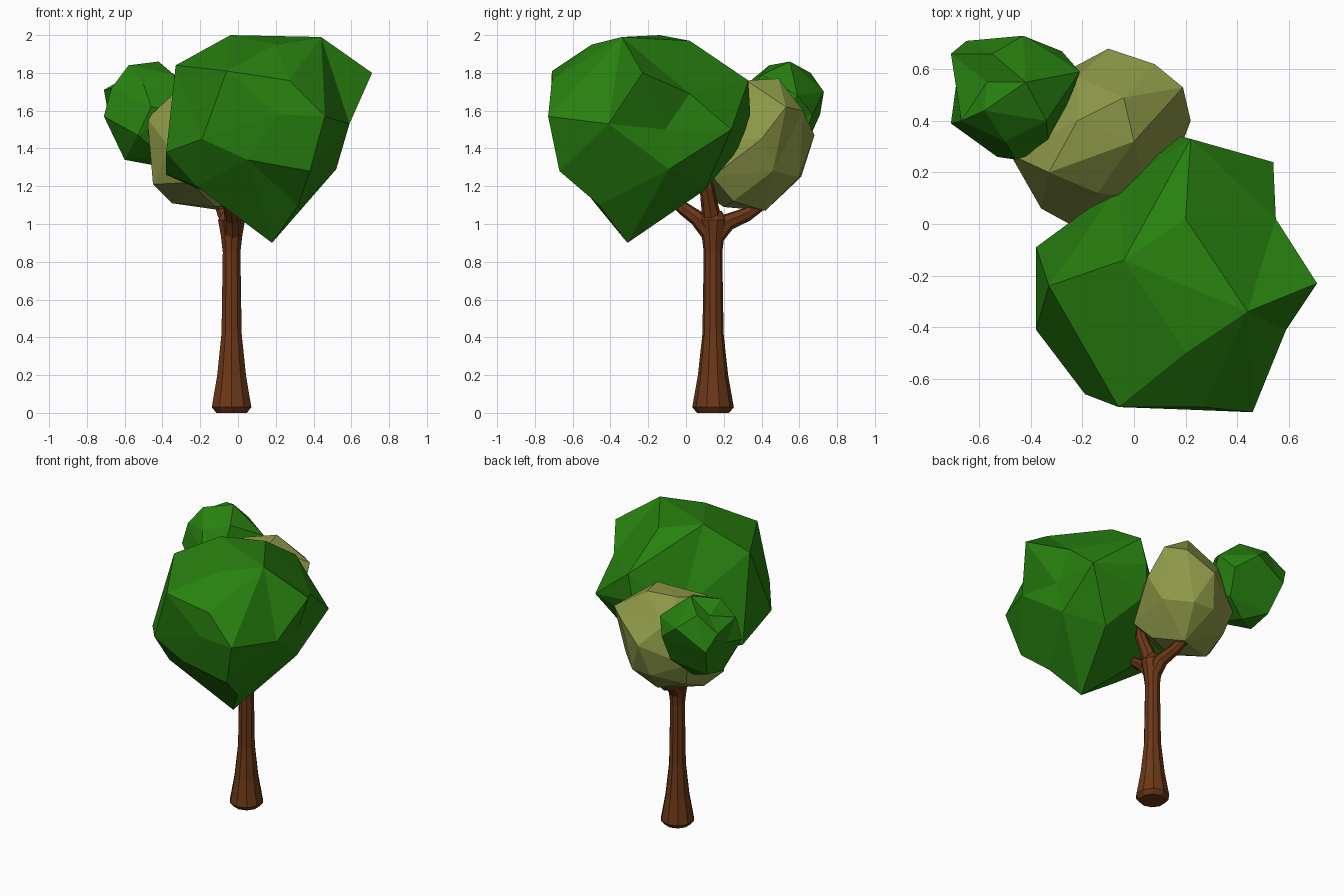
import bpy, bmesh
from mathutils import Vector


def material(name, rgb):
    m = bpy.data.materials.new(name)
    m.diffuse_color = (*rgb, 1)
    return m


green = material("leaf_green", (0.021, 0.22, 0.005))
olive = material("leaf_olive", (0.27, 0.32, 0.065))
brown = material("bark", (0.15, 0.039, 0.009))


def finish(bm, name, mat):
    bmesh.ops.recalc_face_normals(bm, faces=bm.faces)
    me = bpy.data.meshes.new(name)
    bm.to_mesh(me)
    bm.free()
    me.materials.append(mat)
    ob = bpy.data.objects.new(name, me)
    bpy.context.collection.objects.link(ob)


def foliage(name, mat, centre, pts):
    """Faceted clump: triangulate corner directions on a sphere, then restore distances."""
    c = Vector(centre)
    bm = bmesh.new()
    home = {}
    for p in pts:
        v = bm.verts.new((Vector(p) - c).normalized())
        home[v] = Vector(p)
    bmesh.ops.convex_hull(bm, input=list(bm.verts))
    for v, p in home.items():
        if v.is_valid:
            v.co = p
    finish(bm, name, mat)


def tube(name, path, sides):
    """Tapered faceted limb through (x, y, z, radius) stations."""
    bm = bmesh.new()
    pts = [Vector(p[:3]) for p in path]
    rings = []
    for i, p in enumerate(pts):
        d = pts[min(i + 1, len(pts) - 1)] - pts[max(i - 1, 0)]
        rot = Vector((0, 0, 1)).rotation_difference(d)
        ring = bmesh.ops.create_circle(bm, segments=sides, radius=path[i][3])["verts"]
        for v in ring:
            v.co = p + rot @ v.co
        rings.append(ring)
    for a, b in zip(rings, rings[1:]):
        for k in range(sides):
            j = (k + 1) % sides
            bm.faces.new((a[k], a[j], b[j], b[k]))
    bm.faces.new(rings[0])
    bm.faces.new(rings[-1])
    finish(bm, name, brown)


# trunk with flared foot
X, Y = -0.034, 0.143
tube("trunk", [(X, Y, z, r) for z, r in
               [(0.0, 0.085), (0.03, 0.11), (0.2, 0.08), (0.42, 0.056),
                (0.85, 0.049), (0.94, 0.06), (1.02, 0.075), (1.07, 0.045)]], 10)

# branches into the clumps
tube("front_branch", [(-0.03, 0.13, 0.95, 0.05), (-0.03, 0.06, 1.03, 0.042),
                      (-0.04, -0.01, 1.08, 0.036), (-0.06, -0.07, 1.13, 0.03)], 8)
tube("upright_branch", [(-0.03, 0.14, 1.0, 0.055), (0.0, 0.125, 1.1, 0.045),
                        (0.03, 0.11, 1.19, 0.038), (0.04, 0.11, 1.28, 0.028)], 8)
tube("back_branch", [(-0.035, 0.15, 0.93, 0.05), (-0.045, 0.22, 1.01, 0.046),
                     (-0.07, 0.32, 1.05, 0.038), (-0.1, 0.42, 1.12, 0.03)], 8)

# large front clump
foliage("large_foliage", green, (0.12, -0.22, 1.5), [
    (-0.04, -0.14, 2.0), (0.2, 0.02, 1.97), (0.44, -0.34, 1.99), (0.2, -0.5, 1.95),
    (-0.33, -0.24, 1.84), (0.71, -0.23, 1.8), (-0.06, -0.71, 1.81), (0.27, -0.71, 1.76),
    (0.46, -0.73, 1.57), (0.21, -0.72, 1.58), (-0.19, -0.66, 1.45), (0.05, -0.67, 1.34),
    (0.38, -0.67, 1.28), (0.32, -0.46, 1.1), (0.59, -0.41, 1.53), (0.52, -0.09, 1.29),
    (0.55, 0.02, 1.69), (0.55, -0.11, 1.5), (0.54, 0.24, 1.5), (0.22, 0.33, 1.76),
    (0.18, 0.34, 1.58), (0.32, 0.1, 1.18), (0.18, -0.31, 0.9), (-0.38, -0.41, 1.38),
    (-0.38, -0.09, 1.26), (-0.06, 0.145, 1.5), (0.13, 0.28, 1.4), (-0.1, -0.05, 1.14),
    (-0.22, -0.45, 1.2)])

# middle olive clump
foliage("middle_foliage", olive, (-0.12, 0.34, 1.42), [
    (-0.04, 0.49, 1.77), (0.0, 0.32, 1.76), (-0.22, 0.4, 1.74), (-0.22, 0.57, 1.6),
    (-0.1, 0.68, 1.47), (0.08, 0.62, 1.6), (0.19, 0.53, 1.62), (0.22, 0.4, 1.45),
    (0.15, 0.46, 1.28), (0.12, 0.14, 1.25), (0.06, 0.25, 1.12), (0.0, 0.6, 1.25),
    (-0.15, 0.61, 1.25), (-0.07, 0.42, 1.07), (-0.12, 0.2, 1.09), (-0.35, 0.3, 1.11),
    (-0.45, 0.22, 1.21), (-0.48, 0.27, 1.56), (-0.36, 0.06, 1.4), (-0.25, 0.0, 1.22),
    (-0.38, 0.53, 1.35), (-0.34, 0.48, 1.19), (-0.33, 0.2, 1.7), (-0.14, 0.12, 1.62),
    (0.06, 0.1, 1.45)])

# small back clump
foliage("small_foliage", green, (-0.46, 0.5, 1.58), [
    (-0.42, 0.55, 1.86), (-0.58, 0.44, 1.84), (-0.34, 0.4, 1.79), (-0.71, 0.66, 1.71),
    (-0.43, 0.73, 1.7), (-0.65, 0.71, 1.58), (-0.28, 0.67, 1.58), (-0.21, 0.59, 1.68),
    (-0.71, 0.39, 1.57), (-0.53, 0.26, 1.47), (-0.46, 0.25, 1.62), (-0.33, 0.29, 1.6),
    (-0.6, 0.45, 1.34), (-0.44, 0.55, 1.31), (-0.4, 0.35, 1.36), (-0.3, 0.6, 1.4),
    (-0.67, 0.4, 1.72), (-0.6, 0.62, 1.38), (-0.57, 0.55, 1.76), (-0.26, 0.45, 1.5),
    (-0.5, 0.32, 1.74), (-0.69, 0.54, 1.6), (-0.55, 0.66, 1.8)])
